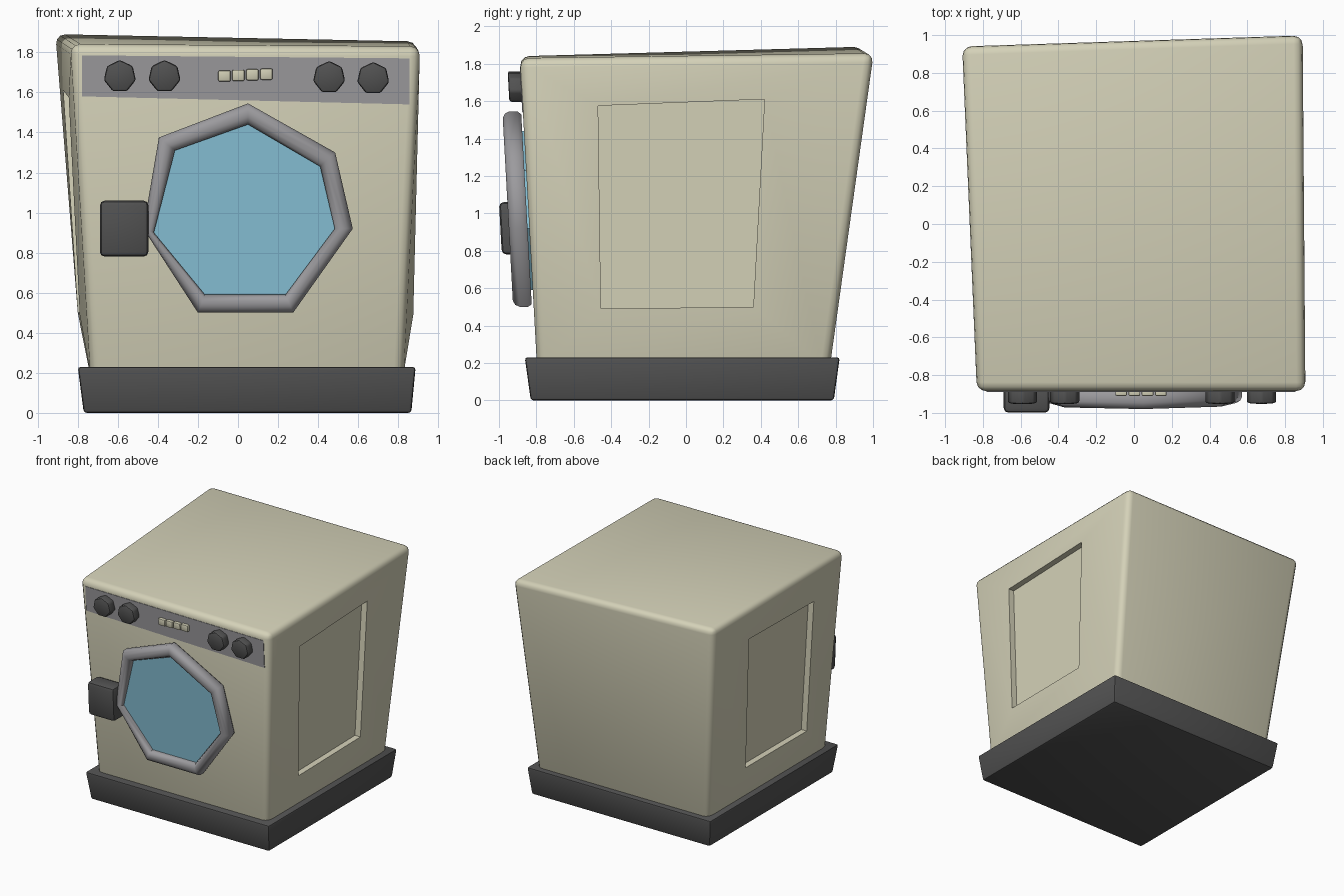
import bpy, bmesh, math
from mathutils import Vector

if "Cube" in bpy.data.objects:
    bpy.data.objects.remove(bpy.data.objects["Cube"])


def material(name, r, g, b):
    m = bpy.data.materials.new(name)
    m.use_nodes = True
    m.diffuse_color = (r, g, b, 1)
    m.node_tree.nodes["Principled BSDF"].inputs["Base Color"].default_value = (r, g, b, 1)
    return m


CREAM = material("cream enamel", .66, .64, .48)
DARK = material("dark plastic", .085, .085, .085)
GREY = material("grey trim", .33, .325, .34)
GLASS = material("blue glass", .24, .53, .67)


def front_y(z):
    """Depth of the leaning front face at height z."""
    return -.795 - (z - .15) * .055


def on_front(x, z, d):
    return Vector((x, front_y(z) - d, z))


def finish(bm, name, mat, angle=35):
    bmesh.ops.recalc_face_normals(bm, faces=bm.faces)
    me = bpy.data.meshes.new(name)
    bm.to_mesh(me)
    bm.free()
    ob = bpy.data.objects.new(name, me)
    bpy.context.collection.objects.link(ob)
    me.materials.append(mat)
    bpy.ops.object.select_all(action="DESELECT")
    ob.select_set(True)
    bpy.context.view_layer.objects.active = ob
    bpy.ops.object.shade_smooth_by_angle(angle=math.radians(angle))
    return ob


def loft(low, high, bevel=0, segments=2):
    """Closed solid between two matching outlines."""
    bm = bmesh.new()
    a = [bm.verts.new(p) for p in low]
    b = [bm.verts.new(p) for p in high]
    n = len(a)
    bm.faces.new(a[::-1])
    bm.faces.new(b)
    for i in range(n):
        j = (i + 1) % n
        bm.faces.new((a[i], a[j], b[j], b[i]))
    bmesh.ops.recalc_face_normals(bm, faces=bm.faces)
    if bevel:
        bmesh.ops.bevel(bm, geom=bm.edges[:], offset=bevel, segments=segments,
                        profile=.5, affect="EDGES", clamp_overlap=True)
    return bm


def front_block(name, outline, d0, d1, mat, bevel=0):
    """Block standing out from the front face, outline in (x, z)."""
    bm = loft([on_front(x, z, d0) for x, z in outline],
              [on_front(x, z, d1) for x, z in outline], bevel)
    return finish(bm, name, mat)


def rect(x0, x1, z0, z1):
    return [(x0, z0), (x1, z0), (x1, z1), (x0, z1)]


# Skewed cabinet with rounded edges
bm = loft([(-.735, -.795, .15), (.825, -.795, .15), (.825, .765, .15), (-.735, .765, .15)],
          [(-.835, -.888, 1.84), (.91, -.888, 1.83), (.895, 1.005, 1.855), (-.915, .945, 1.892)],
          .05, 3)

# Raised surround and sunken panel on each side
for side, xs in ((1, (.875, .872, .893, .896)), (-1, (.79, .80, .873, .845))):
    face = max((f for f in bm.faces if f.normal.x * side > .9), key=lambda f: f.calc_area())
    bmesh.ops.inset_individual(bm, faces=[face], thickness=.2)
    panel = [(-.455, .49), (.36, .50), (.42, 1.61), (-.47, 1.575)]
    middle = face.calc_center_median()
    for v in face.verts:
        back, top = v.co.y > middle.y, v.co.z > middle.z
        i = (2 if back else 3) if top else (1 if back else 0)
        v.co = (side * xs[i], *panel[i])
    new = bmesh.ops.extrude_discrete_faces(bm, faces=[face])["faces"][0]
    bmesh.ops.translate(bm, verts=new.verts[:], vec=(-side * .05, 0, 0))
finish(bm, "cabinet", CREAM)

# Plinth, slightly wider at its top
bm = loft([(-.77, -.83, 0), (.865, -.83, 0), (.865, .79, 0), (-.77, .79, 0)],
          [(-.80, -.862, .23), (.887, -.862, .23), (.887, .822, .23), (-.80, .822, .23)], .015)
finish(bm, "plinth", DARK)

# Control strip with knobs and buttons
front_block("control_strip", [(-.78, 1.58), (.855, 1.54), (.855, 1.77), (-.78, 1.785)],
            -.02, .004, GREY)
for k, (x, z) in enumerate([(-.59, 1.68), (-.367, 1.68), (.455, 1.675), (.675, 1.67)]):
    ring = [(x + .082 * math.sin(math.tau * i / 7), z + .082 * math.cos(math.tau * i / 7))
            for i in range(7)]
    front_block(f"knob_{k + 1}", ring, -.02, .07, DARK, .012)
for k in range(4):
    x, z = -.068 + .07 * k, 1.682 + .003 * k
    front_block(f"button_{k + 1}", rect(x - .031, x + .031, z - .028, z + .028),
                -.01, .03, CREAM, .008)

# Seven-sided door rim: rounded section swept between two outlines
outer = [(.05, 1.545), (.485, 1.30), (.573, .92), (.275, .50), (-.20, .50), (-.473, .92), (-.395, 1.375)]
inner = [(.05, 1.44), (.41, 1.23), (.483, .92), (.237, .59), (-.165, .59), (-.42, .90), (-.315, 1.31)]
section = [(0, .01), (0, .075), (.12, .098), (.35, .11), (.65, .11), (.88, .098),
           (1, .075), (1, .03), (.85, .01)]
bm = bmesh.new()
loops = []
for (ox, oz), (ix, iz) in zip(outer, inner):
    loops.append([bm.verts.new(on_front(ix + (ox - ix) * t, iz + (oz - iz) * t, d))
                  for t, d in section])
for i, a in enumerate(loops):
    b = loops[(i + 1) % len(loops)]
    for j in range(len(section)):
        k = (j + 1) % len(section)
        bm.faces.new((a[j], a[k], b[k], b[j]))
finish(bm, "door_rim", GREY, 46)

# Door glass and handle
front_block("door_glass", inner, -.01, .06, GLASS)
front_block("door_handle", rect(-.69, -.447, .78, 1.06), .01, .155, DARK, .025)
